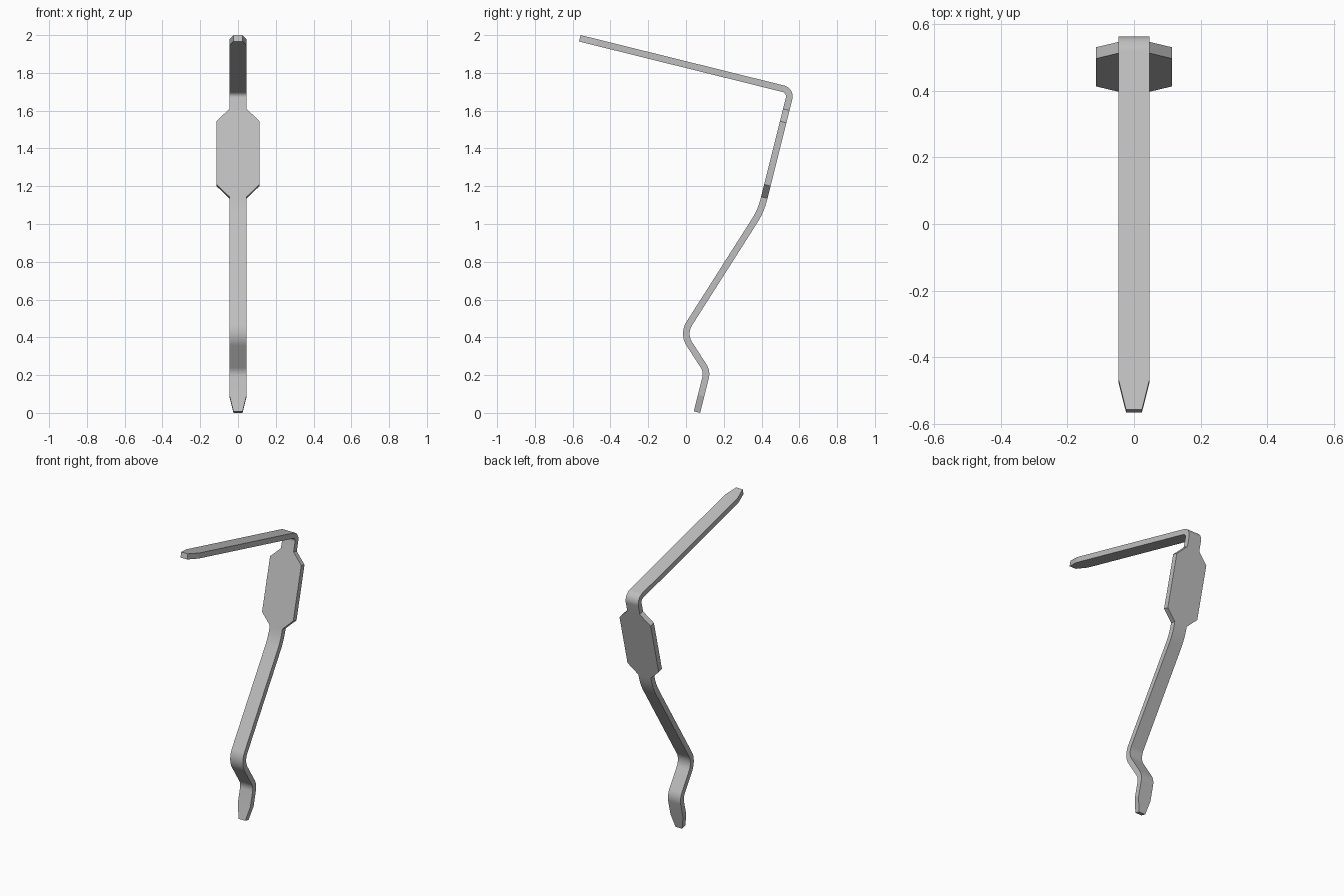
import bpy, bmesh, math
from mathutils import Vector

cube = bpy.data.objects.get("Cube")
if cube:
    bpy.data.objects.remove(cube)

HALF_THICK = 0.0175
STRIP, TIP, PLATE = 0.046, 0.024, 0.114   # half widths

steel = bpy.data.materials.new("grey_steel")
steel.use_nodes = True
colour = (0.52, 0.52, 0.52, 1)
steel.diffuse_color = colour
steel.node_tree.nodes["Principled BSDF"].inputs["Base Color"].default_value = colour

# Centre line corners (y, z) and bend radii
foot, ankle, knee = Vector((0.058, 0.004)), Vector((0.112, 0.219)), Vector((-0.017, 0.419))
elbow, shoulder, end = Vector((0.397, 1.07)), Vector((0.556, 1.706)), Vector((-0.562, 1.983))


def bend(before, corner, after, radius):
    """Round a corner into short steps of constant width."""
    a, b = (before - corner).normalized(), (after - corner).normalized()
    half = a.angle(b) / 2
    centre = corner + (a + b).normalized() * radius / math.sin(half)
    start = corner + a * radius / math.tan(half) - centre
    stop = corner + b * radius / math.tan(half) - centre
    steps = max(4, math.ceil((math.pi - 2 * half) / math.radians(6)))
    full = start.angle(stop)
    return [(centre + (start * math.sin(full * (1 - i / steps))
                       + stop * math.sin(full * i / steps)) / math.sin(full), STRIP)
            for i in range(steps + 1)]


def at_height(z):
    return elbow.lerp(shoulder, (z - elbow.y) / (shoulder.y - elbow.y))


# Stations along the strip: position and half width
stations = [(foot, TIP), (foot + (ankle - foot).normalized() * 0.09, STRIP)]
stations += bend(foot, ankle, knee, 0.08)
stations += bend(ankle, knee, elbow, 0.1)
stations += bend(knee, elbow, shoulder, 0.36)
stations += [(at_height(z), w) for z, w in
             ((1.14, STRIP), (1.205, PLATE), (1.54, PLATE), (1.605, STRIP))]
stations += bend(elbow, shoulder, end, 0.042)
stations += [(end + (shoulder - end).normalized() * 0.09, STRIP), (end, TIP)]

# Sweep a flat rectangular section through the stations
bm = bmesh.new()
rings = []
for i, (p, width) in enumerate(stations):
    back = stations[max(i - 1, 0)][0]
    ahead = stations[min(i + 1, len(stations) - 1)][0]
    d_in = (p - back).normalized() if i else (ahead - p).normalized()
    d_out = (ahead - p).normalized() if i < len(stations) - 1 else d_in
    along = (d_in + d_out).normalized()
    side = Vector((along.y, -along.x)) * HALF_THICK / along.dot(d_in)
    rings.append([bm.verts.new((x * width, p.x + s * side.x, p.y + s * side.y))
                  for x, s in ((-1, -1), (1, -1), (1, 1), (-1, 1))])
for low, high in zip(rings, rings[1:]):
    for k in range(4):
        n = (k + 1) % 4
        bm.faces.new((low[k], low[n], high[n], high[k]))
bm.faces.new(rings[0][::-1])
bm.faces.new(rings[-1])
bmesh.ops.recalc_face_normals(bm, faces=bm.faces)

mesh = bpy.data.meshes.new("bent_strip")
bm.to_mesh(mesh)
bm.free()
mesh.materials.append(steel)
strip = bpy.data.objects.new("bent_strip", mesh)
bpy.context.collection.objects.link(strip)
bpy.context.view_layer.objects.active = strip
strip.select_set(True)
bpy.ops.object.shade_smooth_by_angle(angle=math.radians(10))
